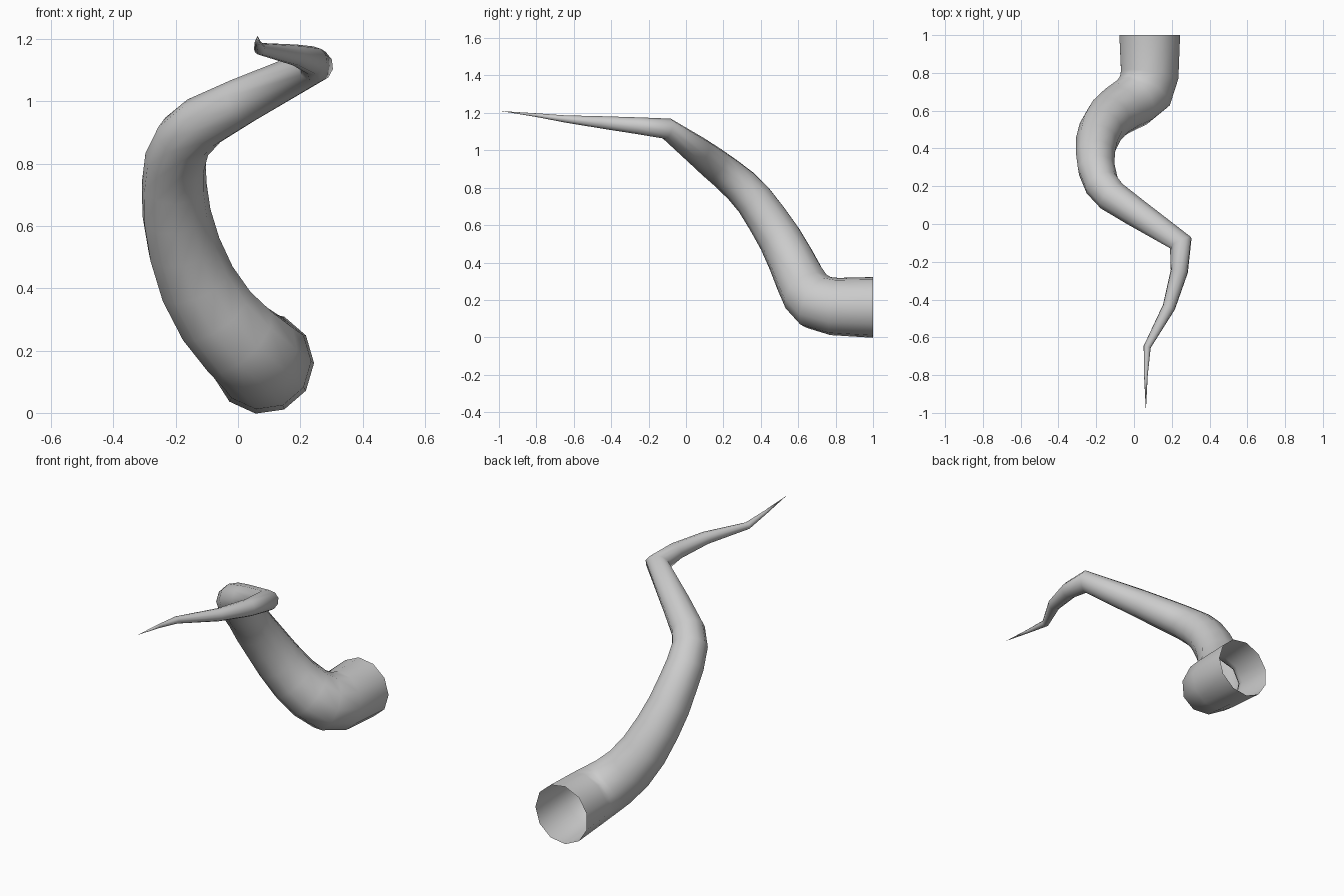
import bpy, bmesh
from math import cos, sin, pi
from mathutils import Vector

if "Cube" in bpy.data.objects:
    bpy.data.objects.remove(bpy.data.objects["Cube"])

SIDES = 11

# Centre line and radius, from the open base to the tip: x, y, z, r
PATH = [
    (0.08, 1.00, 0.16, 0.164), (0.08, 0.79, 0.165, 0.155),
    (0.055, 0.70, 0.188, 0.149), (0.0, 0.65, 0.237, 0.142),
    (-0.072, 0.608, 0.317, 0.134), (-0.133, 0.56, 0.42, 0.126),
    (-0.174, 0.502, 0.53, 0.118), (-0.198, 0.435, 0.635, 0.111),
    (-0.205, 0.365, 0.735, 0.104), (-0.200, 0.295, 0.81, 0.099),
    (-0.172, 0.212, 0.88, 0.092), (-0.115, 0.145, 0.932, 0.087),
    (0.01, 0.06, 0.998, 0.077), (0.248, -0.10, 1.115, 0.056),
    (0.24, -0.25, 1.130, 0.046), (0.185, -0.44, 1.148, 0.034),
    (0.070, -0.65, 1.168, 0.019), (0.063, -0.80, 1.188, 0.010),
    (0.063, -0.99, 1.21, 0.0),
]

points = [Vector(p[:3]) for p in PATH]
radii = [p[3] for p in PATH]
dirs = [(b - a).normalized() for a, b in zip(points, points[1:])]

bm = bmesh.new()

# Rings of the tube, carried along the path and mitred at each bend
u = Vector((1, 0, 0))
prev = None
for i, (c, r) in enumerate(zip(points[:-1], radii)):
    d0, d1 = dirs[max(i - 1, 0)], dirs[i]
    if i == 0:
        d0 = d1 = Vector((0, -1, 0))  # base opening is cut square
    u = dirs[max(i - 2, 0)].rotation_difference(d0) @ u
    u = (u - d0 * u.dot(d0)).normalized()
    v = d0.cross(u)
    n = (d0 + d1).normalized()
    ring = []
    for k in range(SIDES):
        a = 2 * pi * k / SIDES
        o = (u * cos(a) + v * sin(a)) * r
        o -= d0 * (o.dot(n) / d0.dot(n))
        ring.append(bm.verts.new(c + o))
    if prev:
        for k in range(SIDES):
            j = (k + 1) % SIDES
            bm.faces.new((prev[k], prev[j], ring[j], ring[k]))
    prev = ring

# Pointed tip
tip = bm.verts.new(points[-1])
for k in range(SIDES):
    bm.faces.new((prev[k], prev[(k + 1) % SIDES], tip))

for f in bm.faces:
    f.smooth = True
mesh = bpy.data.meshes.new("tentacle")
bm.to_mesh(mesh)
bm.free()
tentacle = bpy.data.objects.new("tentacle", mesh)
bpy.context.collection.objects.link(tentacle)
